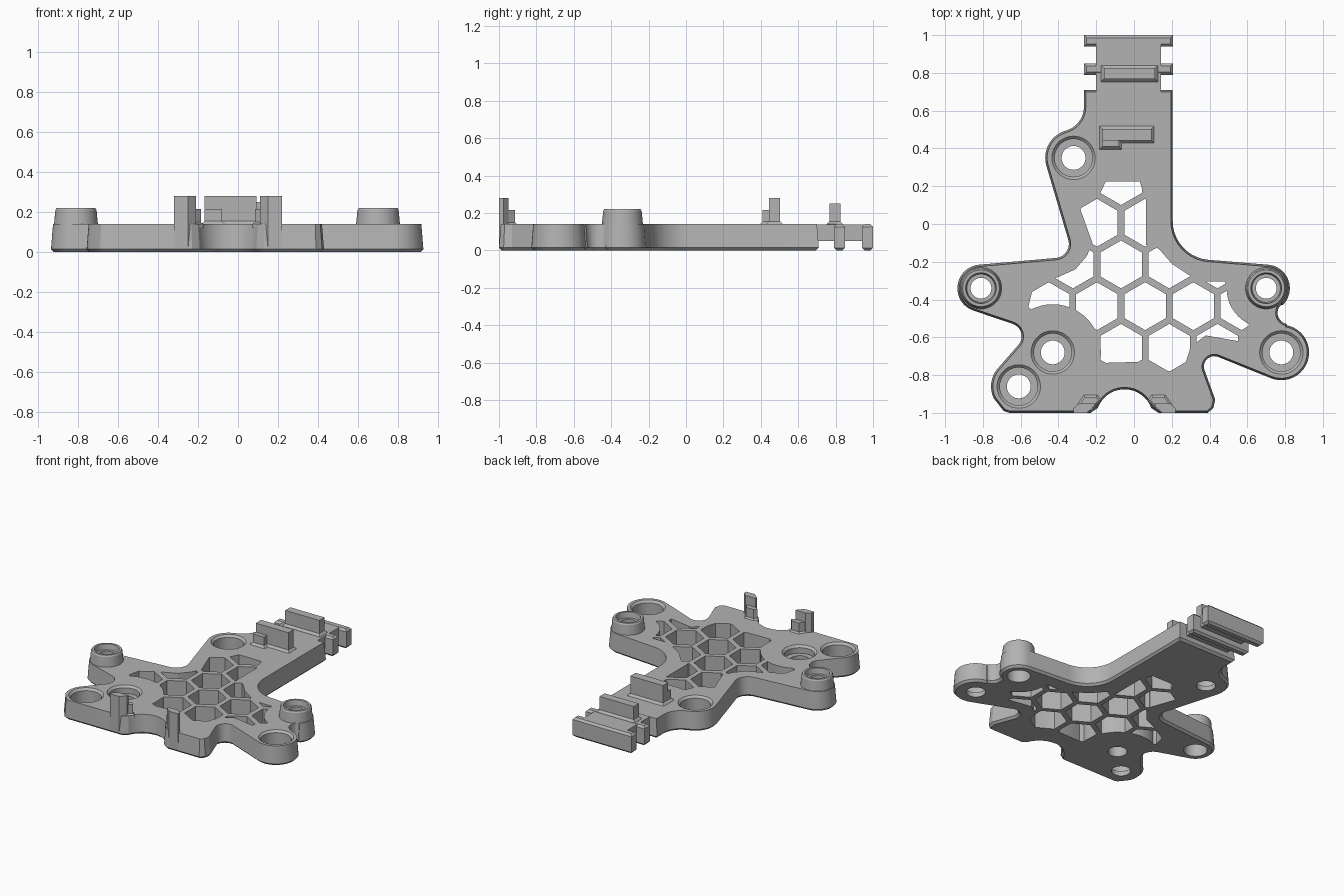
import bpy
import bmesh
from math import radians, cos, sin, sqrt
from mathutils import Vector

default_cube = bpy.data.objects.get("Cube")
if default_cube:
    bpy.data.objects.remove(default_cube, do_unlink=True)

grey = bpy.data.materials.new("matte_grey")
grey.use_nodes = True
colour = (0.45, 0.45, 0.45, 1)
grey.diffuse_color = colour
grey.node_tree.nodes["Principled BSDF"].inputs["Base Color"].default_value = colour

THICK = 0.14


def arc(x, y, radius, start, end):
    """Points along an arc, angles in degrees."""
    steps = max(4, int(abs(end - start) / 8))
    angles = [radians(start + (end - start) * i / steps) for i in range(steps + 1)]
    return [(x + radius * cos(a), y + radius * sin(a)) for a in angles]


def circle(x, y, radius, sides=48):
    return [(x + radius * cos(radians(360 * i / sides)),
             y + radius * sin(radians(360 * i / sides))) for i in range(sides)]


def rect(left, right, front, back):
    return [(left, front), (right, front), (right, back), (left, back)]


def inset(points, distance):
    """Move a counter-clockwise outline inwards."""
    result = []
    for i, point in enumerate(points):
        here = Vector(point)
        before = (here - Vector(points[i - 1])).normalized()
        after = (Vector(points[(i + 1) % len(points)]) - here).normalized()
        n_before = Vector((-before.y, before.x))
        n_after = Vector((-after.y, after.x))
        mitre = (n_before + n_after) / max(0.3, 1 + n_before.dot(n_after))
        result.append(here + mitre * distance)
    return result


def add_loops(bm, loops):
    """Skin a stack of (z, points) loops and cap both ends."""
    rings = [[bm.verts.new((p[0], p[1], z)) for p in points] for z, points in loops]
    for low, high in zip(rings, rings[1:]):
        for i in range(len(low)):
            bm.faces.new((low[i - 1], low[i], high[i], high[i - 1]))
    bm.faces.new(rings[0][::-1])
    bm.faces.new(rings[-1])


def make(name, stacks):
    bm = bmesh.new()
    for loops in stacks:
        add_loops(bm, loops)
    bmesh.ops.recalc_face_normals(bm, faces=bm.faces)
    mesh = bpy.data.meshes.new(name)
    bm.to_mesh(mesh)
    bm.free()
    mesh.materials.append(grey)
    obj = bpy.data.objects.new(name, mesh)
    bpy.context.collection.objects.link(obj)
    return obj


def prism(points, levels):
    return [(z, inset(points, d)) for z, d in levels]


def turned(x, y, levels):
    return [(z, circle(x, y, r)) for z, r in levels]


def combine(target, tool, operation):
    """Apply a boolean and discard the tool."""
    mod = target.modifiers.new(operation, 'BOOLEAN')
    mod.operation, mod.object, mod.solver = operation, tool, 'EXACT'
    graph = bpy.context.evaluated_depsgraph_get()
    target_mesh = bpy.data.meshes.new_from_object(target.evaluated_get(graph))
    target.modifiers.clear()
    target.data = target_mesh
    bpy.data.objects.remove(tool, do_unlink=True)


# Plate outline, counter-clockwise from the back right corner
outline = [(0.205, 0.71), (-0.265, 0.71)]
outline += arc(-0.395, 0.62, 0.13, 0, -74)
outline += arc(-0.32, 0.35, 0.15, 106, 196)
outline += arc(-0.42, -0.105, 0.075, 16, -85)
outline += arc(-0.81, -0.34, 0.125, 95, 250)
outline += arc(-0.665, -0.595, 0.07, 70, -47)
outline += arc(-0.61, -0.86, 0.147, 133, 205)
outline += [(-0.69, -0.99), (-0.66, -1), (-0.23, -1)]
outline += arc(-0.05, -1.025, 0.15, 160, 20)
outline += [(0.13, -1), (0.39, -1), (0.42, -0.975), (0.43, -0.93)]
outline += arc(0.425, -0.755, 0.055, 200, 68)
outline += arc(0.78, -0.68, 0.147, 248, 438)
outline += arc(0.82, -0.47, 0.06, 258, 134)
outline += arc(0.70, -0.34, 0.125, -46, 85)
outline += arc(0.41, 0.015, 0.205, 265, 180)
plate = make("base_plate", [prism(outline, [(0, 0.015), (0.015, 0), (THICK, 0.01)])])

# Raised bosses on the two side arms
raised = [(-0.81, -0.34), (0.70, -0.34)]
bosses = make("raised_bosses", [turned(x, y, [(0.03, 0.12), (0.21, 0.103), (0.22, 0.097)])
                                for x, y in raised])
combine(plate, bosses, 'UNION')

# Stepped bores
bores = [turned(x, y, [(-0.05, 0.077), (0.1, 0.077), (0.1, 0.055), (0.18, 0.055),
                       (0.18, 0.075), (0.23, 0.083)]) for x, y in raised]
for x, y, floor in [(-0.32, 0.35, 0.035), (-0.61, -0.86, 0.035),
                    (0.78, -0.68, 0.035), (-0.43, -0.68, 0.085)]:
    bores.append(turned(x, y, [(-0.05, 0.063), (floor, 0.063), (floor, 0.1),
                               (0.125, 0.1), (0.15, 0.125)]))
combine(plate, make("bore_cutter", bores), 'DIFFERENCE')

# Honeycomb window, limited to a border and kept clear of the bosses
PITCH = 0.255
ROW = PITCH * sqrt(3) / 2
cells = []
for row in range(-1, 4):
    for column in range(-3, 5):
        x = -0.196 + (column + (row % 2) / 2) * PITCH
        y = -0.435 + row * ROW
        hexagon = [(x + PITCH * 0.497 * sin(radians(60 * i)),
                    y + PITCH * 0.497 * cos(radians(60 * i))) for i in range(6)]
        cells.append([(-0.05, hexagon), (0.2, hexagon)])
honeycomb = make("honeycomb_cutter", cells)
border = [(-0.15, 0.225), (-0.175, 0.17), (-0.285, 0.08), (-0.22, -0.1), (-0.25, -0.17),
          (-0.31, -0.24), (-0.4, -0.28), (-0.53, -0.32), (-0.56, -0.44), (-0.35, -0.6),
          (-0.175, -0.745), (-0.15, -0.735), (0.02, -0.73), (0.063, -0.75), (0.19, -0.78),
          (0.275, -0.73), (0.3, -0.65), (0.38, -0.59), (0.55, -0.62), (0.61, -0.535),
          (0.54, -0.44), (0.48, -0.305), (0.38, -0.305), (0.29, -0.27), (0.2, -0.21),
          (0.13, -0.13), (0.063, -0.11), (0.063, 0.13), (0.03, 0.225)]
limit = make("honeycomb_limit", [[(-0.1, border), (0.3, border)]])
combine(honeycomb, limit, 'INTERSECT')
clearance = make("boss_clearance", [turned(x, y, [(-0.2, r), (0.4, r)])
                                    for x, y, r in [(-0.43, -0.68, 0.255), (0.70, -0.34, 0.21)]])
combine(honeycomb, clearance, 'DIFFERENCE')
combine(plate, honeycomb, 'DIFFERENCE')

# Notched tongue at the back
parts = [plate]
neck = rect(-0.2, 0.143, 0.69, 0.98)
parts.append(make("tongue_neck", [prism(neck, [(0.05, 0), (THICK - 0.001, 0)])]))
for name, front, back in [("tongue_middle_rib", 0.79, 0.85), ("tongue_end_rib", 0.94, 1)]:
    rib = rect(-0.265, 0.206, front, back)
    parts.append(make(name, [prism(rib, [(0, 0.014), (0.014, 0), (THICK - 0.014, 0),
                                         (THICK, 0.014)])]))


# Upright tabs with flared feet
def tab(name, points, top, flare=0.015):
    levels = [(THICK - 0.02, -flare), (THICK, -flare), (THICK + flare, 0), (top, 0)]
    parts.append(make(name, [prism(points, levels)]))


tab("rear_tab", rect(-0.16, 0.112, 0.767, 0.825), 0.25)
tab("centre_tab", rect(-0.168, 0.092, 0.443, 0.503), 0.28)
tab("centre_tab_step", rect(-0.168, -0.08, 0.41, 0.45), 0.215)

# Mirrored hooks on either side of the front arch
hook = [(-0.32, -1), (-0.25, -1), (-0.21, -0.965), (-0.21, -0.95), (-0.29, -0.95),
        (-0.32, -0.975)]
step = [(-0.29, -0.96), (-0.22, -0.965), (-0.185, -0.935), (-0.2, -0.915), (-0.26, -0.915)]
for side in ("right", "left"):
    for label, shape, top in [("hook", hook, 0.28), ("hook_step", step, 0.215)]:
        if side == "left":
            shape = [(-0.1 - x, y) for x, y in reversed(shape)]
        if label == "hook":
            parts.append(make(side + "_hook", [[(0.02, shape), (top, shape)]]))
        else:
            tab(side + "_hook_step", shape, top, 0.01)

# Smooth curved walls, keep edges crisp
bpy.ops.object.select_all(action='DESELECT')
for part in parts:
    part.select_set(True)
bpy.context.view_layer.objects.active = plate
bpy.ops.object.shade_smooth_by_angle(angle=radians(25))
